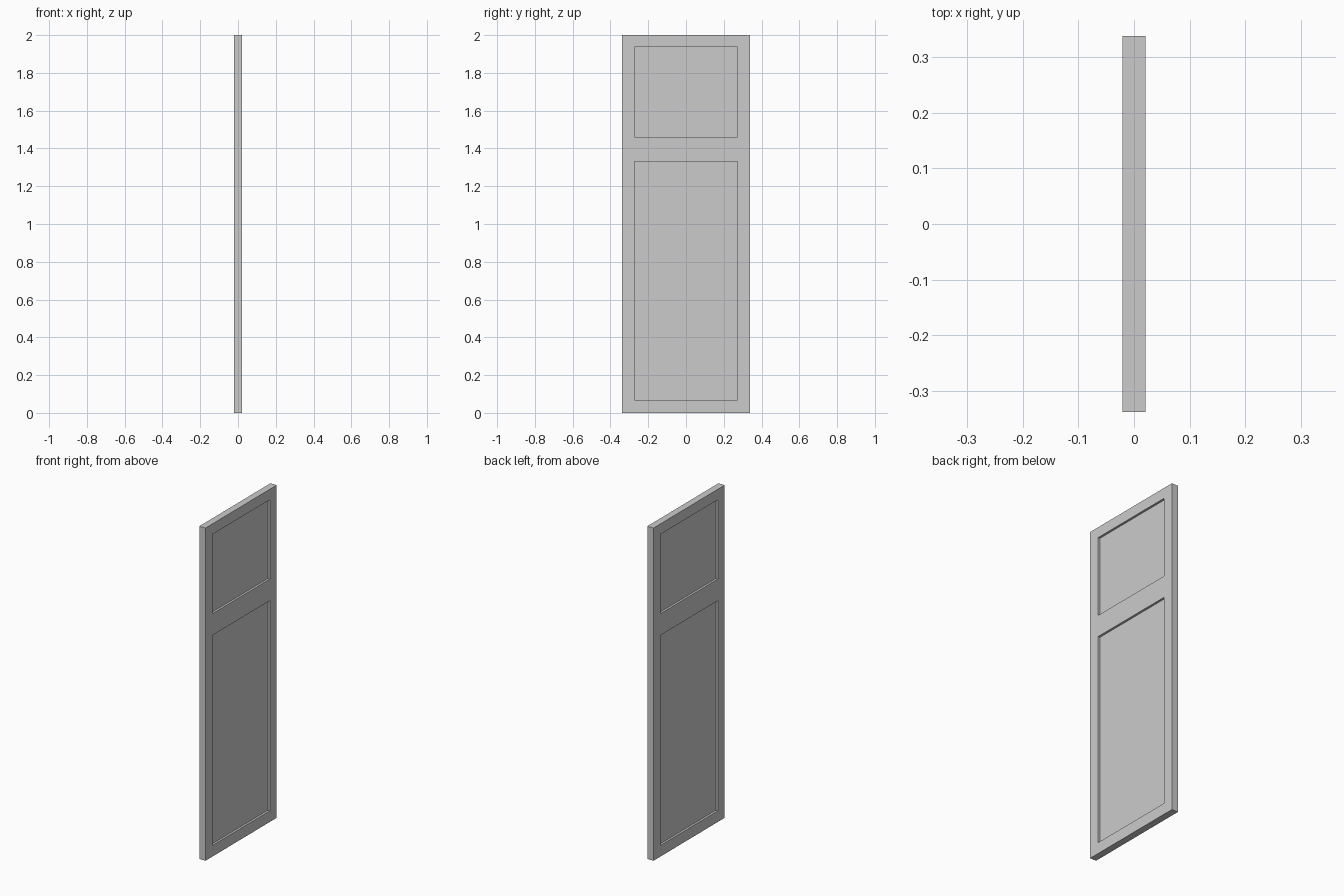
import bpy, bmesh
from mathutils import Vector

if "Cube" in bpy.data.objects:
    bpy.data.objects.remove(bpy.data.objects["Cube"])

HALF_T, HALF_W, HEIGHT = 0.0207, 0.338, 2.0
PANEL_Y = 0.273                              # half width of the recesses
PANELS = [(0.067, 1.33), (1.46, 1.937)]      # bottom and top of each recess
DEPTH = 0.013

# Door slab
bm = bmesh.new()
bmesh.ops.create_cube(bm, size=1)
bmesh.ops.scale(bm, vec=(2 * HALF_T, 2 * HALF_W, HEIGHT), verts=bm.verts)
bmesh.ops.translate(bm, vec=(0, 0, HEIGHT / 2), verts=bm.verts)


def cut(co, normal):
    geom = bm.verts[:] + bm.edges[:] + bm.faces[:]
    bmesh.ops.bisect_plane(bm, geom=geom, plane_co=co, plane_no=normal)


# Cut lines for the stiles and rails
for y in (-PANEL_Y, PANEL_Y):
    cut((0, y, 0), (0, 1, 0))
for pair in PANELS:
    for z in pair:
        cut((0, 0, z), (0, 0, 1))

# Recessed panels on both sides
bm.normal_update()
for side in (-1, 1):
    for low, high in PANELS:
        faces = []
        for f in bm.faces:
            c = f.calc_center_median()
            if (c.x * side > HALF_T - 1e-4 and abs(f.normal.x) > 0.9
                    and abs(c.y) < PANEL_Y and low < c.z < high):
                faces.append(f)
        new = bmesh.ops.extrude_face_region(bm, geom=faces)["geom"]
        verts = [g for g in new if isinstance(g, bmesh.types.BMVert)]
        bmesh.ops.translate(bm, vec=Vector((-side * DEPTH, 0, 0)), verts=verts)
        bmesh.ops.delete(bm, geom=[f for f in faces if f.is_valid],
                         context='FACES_ONLY')
        bm.normal_update()

bmesh.ops.recalc_face_normals(bm, faces=bm.faces)
mesh = bpy.data.meshes.new("door_panel")
bm.to_mesh(mesh)
bm.free()
bpy.context.collection.objects.link(bpy.data.objects.new("door_panel", mesh))
